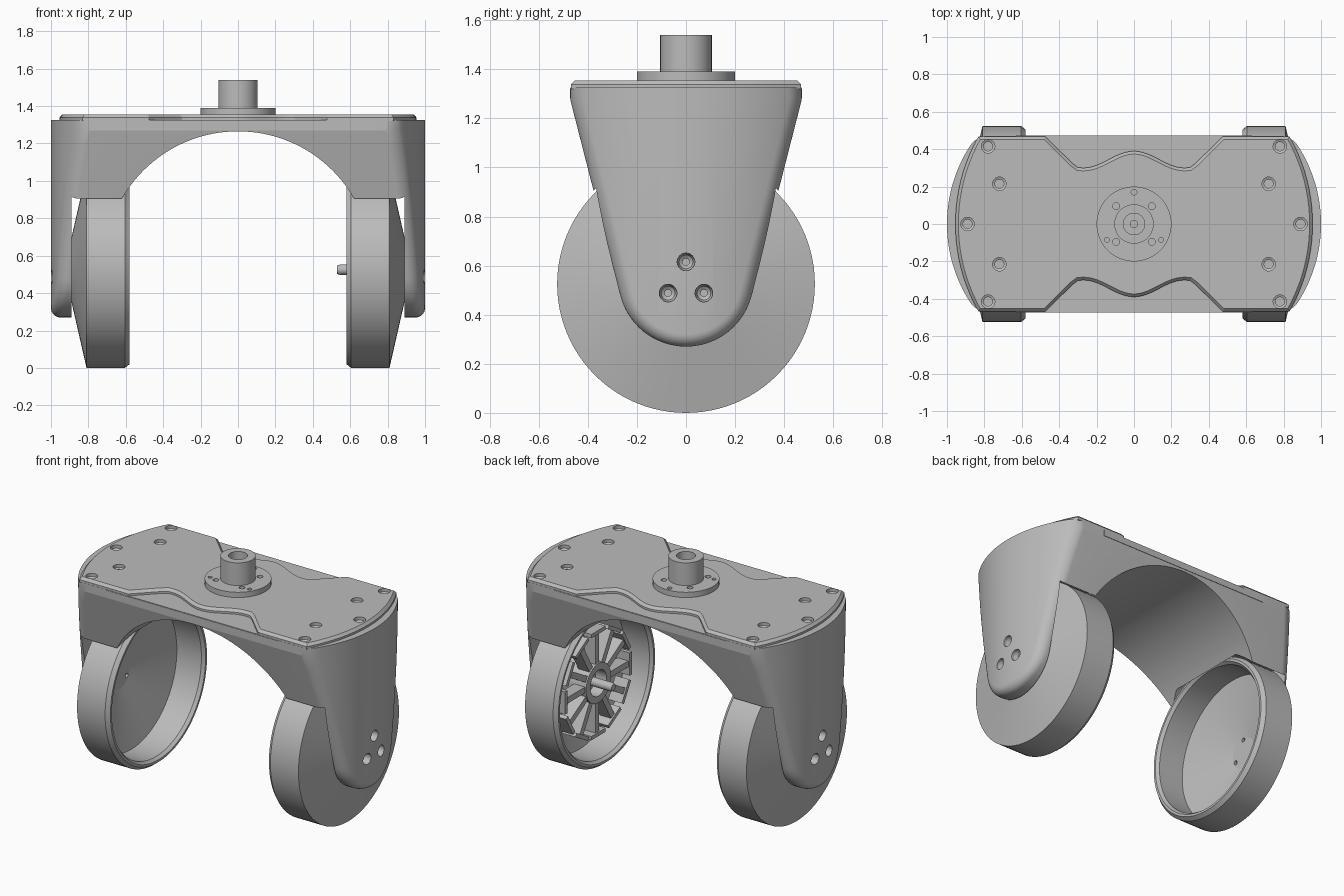
import bpy, bmesh, math
from mathutils import Matrix, Vector

cube = bpy.data.objects.get("Cube")
if cube:
    bpy.data.objects.remove(cube, do_unlink=True)

GREY = bpy.data.materials.new("plain grey")
GREY.use_nodes = True
GREY.diffuse_color = (0.5, 0.5, 0.5, 1)
GREY.node_tree.nodes["Principled BSDF"].inputs["Base Color"].default_value = (0.5, 0.5, 0.5, 1)

AXLE_Z = 0.525
TOP_Z = 1.325


def finish(name, bm):
    bmesh.ops.recalc_face_normals(bm, faces=bm.faces)
    mesh = bpy.data.meshes.new(name)
    bm.to_mesh(mesh)
    bm.free()
    mesh.materials.append(GREY)
    obj = bpy.data.objects.new(name, mesh)
    bpy.context.collection.objects.link(obj)
    return obj


def activate(obj):
    bpy.ops.object.select_all(action='DESELECT')
    obj.select_set(True)
    bpy.context.view_layer.objects.active = obj


def smooth(obj):
    activate(obj)
    bpy.ops.object.shade_smooth_by_angle(angle=math.radians(12))


def cut(obj, cutter):
    activate(obj)
    mod = obj.modifiers.new("cut", 'BOOLEAN')
    mod.operation = 'DIFFERENCE'
    mod.solver = 'EXACT'
    mod.object = cutter
    bpy.ops.object.modifier_apply(modifier=mod.name)


def lathe(bm, profile, matrix=Matrix(), n=72):
    """Revolve (radius, height) points, running from axis to axis."""
    rings = []
    for r, h in profile:
        count = n if r > 0 else 1
        rings.append([bm.verts.new(matrix @ Vector((r * math.cos(a), r * math.sin(a), h)))
                      for a in (math.tau * k / n for k in range(count))])
    for a, b in zip(rings, rings[1:]):
        for k in range(n):
            m = (k + 1) % n
            ids = [a[k % len(a)], a[m % len(a)], b[m % len(b)], b[k % len(b)]]
            bm.faces.new(list(dict.fromkeys(ids)))


def along_x(side, y=0, z=AXLE_Z):
    return Matrix.Translation((0, y, z)) @ Matrix.Rotation(side * math.pi / 2, 4, 'Y')


def loft(bm, sections):
    loops = [[bm.verts.new(p) for p in s] for s in sections]
    for a, b in zip(loops, loops[1:]):
        for i in range(len(a)):
            j = (i + 1) % len(a)
            bm.faces.new((a[i], a[j], b[j], b[i]))
    return loops


def inset(points, d, closed):
    """Move a polyline to its left by d with mitred corners."""
    out, n = [], len(points)
    for i, p in enumerate(points):
        p = Vector(p)
        before = Vector(points[i - 1]) if closed or i else None
        after = Vector(points[(i + 1) % n]) if closed or i < n - 1 else None
        dirs = [v.normalized() for v in
                ([p - before] if before else []) + ([after - p] if after else [])]
        normals = [Vector((-v.y, v.x)) for v in dirs]
        mean = sum(normals, Vector((0, 0))).normalized()
        out.append(p + mean * d / mean.dot(normals[0]))
    return out


def box(bm, lo, hi, matrix=Matrix()):
    lo, hi = Vector(lo), Vector(hi)
    size = Matrix.Diagonal((*(hi - lo), 1))
    bmesh.ops.create_cube(bm, size=1, matrix=matrix @ Matrix.Translation((lo + hi) / 2) @ size)


# Fork body: tapered side outline with rounded ends, listed from back to front
tilt = math.radians(14.4)
radius, centre_z = 0.276, 0.546
shoulder = Vector((0.47, 1.27))
tangent = Vector((radius * math.cos(tilt), centre_z - radius * math.sin(tilt)))
side_line = [shoulder.lerp(tangent, k / 10) for k in range(10)]
arc = []
for k in range(25):
    a = -tilt - (math.pi - 2 * tilt) * k / 24
    arc.append(Vector((radius * math.cos(a), centre_z + radius * math.sin(a))))
outline = side_line + arc + [Vector((-p.x, p.y)) for p in reversed(side_line)]


def end_x(y):
    return 0.23 + math.sqrt(0.77 ** 2 - y * y)


def body_section(side, phi, fillet=0.05):
    # the outline runs clockwise, so its inside lies to the right
    pts = inset(outline, -fillet * (1 - math.cos(phi)), False)
    low = [(side * (end_x(p.x) - fillet * (1 - math.sin(phi))), p.x, p.y) for p in pts]
    return low + [(x, y, TOP_Z) for x, y, z in reversed(low)]


bm = bmesh.new()
steps = [math.pi / 2 * k / 8 for k in range(9)]
loops = loft(bm, [body_section(-1, a) for a in reversed(steps)] + [body_section(1, a) for a in steps])
for ring in (loops[0], loops[-1]):
    for i in range(len(outline) - 1):
        bm.faces.new((ring[i], ring[i + 1], ring[-2 - i], ring[-1 - i]))
body = finish("fork_body", bm)

# Cutters: arch below the bridge, wheel wells, fastener holes
cutters = []
bm = bmesh.new()
lathe(bm, [(0, -1), (0.715, -1), (0.715, 1), (0, 1)],
      Matrix.Translation((0, 0, 0.55)) @ Matrix.Rotation(math.pi / 2, 4, 'X'), 128)
cutters.append(finish("arch_cutter", bm))
bm = bmesh.new()
for side in (-1, 1):
    lathe(bm, [(0, 0.57), (0.535, 0.57), (0.535, 0.89), (0, 0.89)], along_x(side), 96)
cutters.append(finish("wheel_well_cutter", bm))

bm = bmesh.new()
for side in (-1, 1):
    for y, z in ((0, 0.615), (-0.073, 0.488), (0.073, 0.488)):
        lathe(bm, [(0, 0.8), (0.014, 0.8), (0.014, 0.945), (0.028, 0.955), (0.036, 0.98),
                   (0.036, 1.1), (0, 1.1)], along_x(side, y, z), 32)
leg_holes = finish("leg_hole_cutter", bm)
cutters.append(leg_holes)

bm = bmesh.new()
for side in (-1, 1):
    for x, y in ((0.78, 0.415), (0.72, 0.215), (0.89, 0), (0.72, -0.215), (0.78, -0.415)):
        lathe(bm, [(0, 1.28), (0.024, 1.28), (0.024, 1.328), (0.036, 1.334), (0.036, 1.4), (0, 1.4)],
              Matrix.Translation((side * x, y, 0)), 32)
plate_holes = finish("plate_hole_cutter", bm)
cutters.append(plate_holes)
for c in cutters:
    cut(body, c)
smooth(body)

# Straight band along the front and back of the bridge
bm = bmesh.new()
box(bm, (-0.63, -0.473, 1.28), (0.63, 0.473, 1.322))
finish("bridge_band", bm)

# Cover plate with bowed ends and wavy notches
quarter = [(0.005 + math.sqrt(0.95 ** 2 - y * y), y) for y in (0.469 * k / 10 for k in range(11))]
quarter += [(0.475, 0.469), (0.33, 0.325)]
quarter += [(x, 0.345 + 0.045 * math.cos(math.pi * x / 0.27)) for x in (0.025 * k for k in range(12, -1, -1))]
half = quarter + [(-x, y) for x, y in reversed(quarter)][1:]
plan = half + [(x, -y) for x, y in reversed(half)][1:-1]
bm = bmesh.new()
rings = loft(bm, [[(p[0], p[1], z) for p in inset(plan, d, True)]
                  for d, z in ((0, 1.32), (0, 1.338), (0.016, 1.355))])
bm.faces.new(rings[0])
bm.faces.new(rings[-1])
plate = finish("cover_plate", bm)
cut(plate, plate_holes)
smooth(plate)

# Flanged swivel stem
bm = bmesh.new()
lathe(bm, [(0, 1.35), (0.2, 1.35), (0.2, 1.39), (0.105, 1.39), (0.105, 1.54), (0.057, 1.54),
           (0.057, 1.42), (0.02, 1.42), (0.02, 1.37), (0, 1.37)])
stem = finish("swivel_stem", bm)
bm = bmesh.new()
for x, y, r in ((0, 0.17, 0.015), (0.095, 0.095, 0.018), (-0.095, 0.095, 0.018),
                (0.095, -0.095, 0.018), (-0.095, -0.095, 0.018),
                (0.145, -0.085, 0.013), (-0.145, -0.085, 0.013)):
    lathe(bm, [(0, 1.362), (r, 1.362), (r, 1.42), (0, 1.42)], Matrix.Translation((x, y, 0)), 32)
flange_holes = finish("flange_hole_cutter", bm)
cutters.append(flange_holes)
cut(stem, flange_holes)
smooth(stem)

# Hollow wheels
for side, name in ((1, "left_wheel"), (-1, "right_wheel")):
    bm = bmesh.new()
    lathe(bm, [(0, 0.9), (0.13, 0.9), (0.525, 0.81), (0.525, 0.605), (0.505, 0.58), (0.49, 0.58),
               (0.475, 0.6), (0.475, 0.78), (0.1, 0.865), (0, 0.865)], along_x(side), 96)
    wheel = finish(name, bm)
    cut(wheel, leg_holes)
    smooth(wheel)

# Motor hub and axle inside the left wheel
bm = bmesh.new()
lathe(bm, [(0, 0.87), (0.13, 0.87), (0.13, 0.64), (0.085, 0.64), (0.085, 0.72), (0.028, 0.72),
           (0.028, 0.545), (0.022, 0.53), (0, 0.53)], along_x(1), 48)
smooth(finish("motor_hub", bm))

# Motor poles: radial spokes with wide tips
bm = bmesh.new()
for k in range(12):
    turn = Matrix.Translation((0, 0, AXLE_Z)) @ Matrix.Rotation(math.tau * k / 12, 4, 'X')
    box(bm, (0.65, -0.02, 0.12), (0.73, 0.02, 0.33), turn)
    box(bm, (0.64, -0.075, 0.325), (0.74, 0.075, 0.35), turn)
finish("motor_poles", bm)

for c in cutters:
    bpy.data.objects.remove(c, do_unlink=True)
